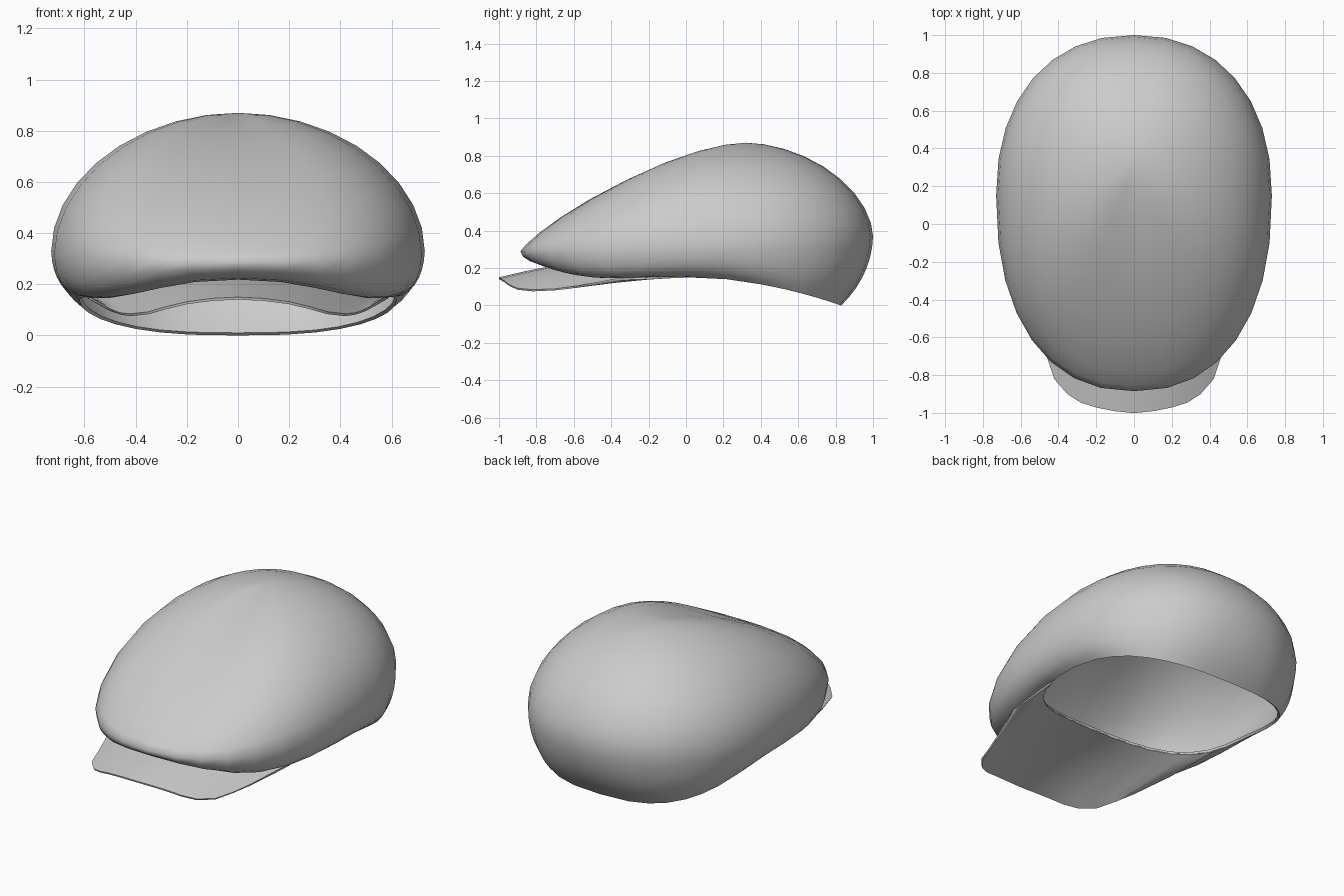
import bpy, bmesh
from math import sin, cos, pi, copysign
from mathutils import Vector

SEG, DOME, UNDER, BRIM_ROWS = 32, 9, 7, 5
APEX = Vector((0, 0.32, 0.87))

if "Cube" in bpy.data.objects:
    bpy.data.objects.remove(bpy.data.objects["Cube"], do_unlink=True)

cloth = bpy.data.materials.new("grey_cloth")
cloth.use_nodes = True
GREY = (0.6, 0.6, 0.6, 1)
cloth.diffuse_color = GREY
cloth.node_tree.nodes["Principled BSDF"].inputs["Base Color"].default_value = GREY


def power(v, e):
    return copysign(abs(v) ** e, v)


def bezier(a, b, c, t):
    return a * (1 - t) ** 2 + b * 2 * t * (1 - t) + c * t * t


# Angle 0 points to the front (-y); positive angles turn towards +x.
def widest(a):
    f = cos(a)
    n = 2 / 2.3 if f > 0 else 2 / 2.22
    reach = 1.035 if f > 0 else 0.85
    return Vector((0.73 * power(sin(a), n), 0.15 - reach * power(f, n), 0.33 - 0.04 * f))


def opening(a):
    n = 2 / 2.35 if cos(a) > 0 else 2 / 2.7
    g = power(cos(a), n)
    z = 0.14 + 0.03 * g + 0.08 * g ** 4 if g > 0 else 0.14 + 0.07 * g - 0.07 * g * g
    return Vector((0.62 * power(sin(a), n), 0.22 - 0.61 * g, z))


def dome_point(a, t):
    e = widest(a)
    front, back = max(0, cos(a)) ** 1.5, max(0, -cos(a))
    flat = 1.95 - 0.5 * front - 0.15 * back
    steep = 1.95 - 0.75 * front - 0.15 * back
    p = APEX.lerp(e, cos(t * pi / 2) ** (2 / flat))
    p.z = e.z + (APEX.z - e.z) * sin(t * pi / 2) ** (2 / steep)
    return p


def under_point(a, t):
    e, o = widest(a), opening(a)
    f = cos(a)
    low = e.lerp(o, 0.04)
    low.z = 0.19 - 0.02 * f if f > 0 else 0.19 + 0.03 * f
    if f > 0:
        low.z -= 0.11 * sin(2 * a) ** 2
    return bezier(e, low, o, t)


def finish(bm, name, thickness, offset):
    bmesh.ops.recalc_face_normals(bm, faces=bm.faces)
    mesh = bpy.data.meshes.new(name)
    bm.to_mesh(mesh)
    bm.free()
    obj = bpy.data.objects.new(name, mesh)
    bpy.context.collection.objects.link(obj)
    mesh.materials.append(cloth)
    mod = obj.modifiers.new("thickness", 'SOLIDIFY')
    mod.thickness, mod.offset = thickness, offset
    bpy.ops.object.select_all(action='DESELECT')
    obj.select_set(True)
    bpy.context.view_layer.objects.active = obj
    bpy.ops.object.modifier_apply(modifier=mod.name)
    bpy.ops.object.shade_smooth_by_angle(angle=1.35)


def skin(bm, rows, closed):
    for r0, r1 in zip(rows, rows[1:]):
        n = len(r0)
        for i in range(n if closed else n - 1):
            j = (i + 1) % n
            bm.faces.new((r0[i], r0[j], r1[j], r1[i]))


# Crown: open shell lofted from the head opening round the lip to the apex
bm = bmesh.new()
angles = [2 * pi * i / SEG for i in range(SEG)]
rows = [[bm.verts.new(under_point(a, 1 - i / UNDER)) for a in angles] for i in range(UNDER)]
rows += [[bm.verts.new(dome_point(a, i / DOME)) for a in angles] for i in range(DOME)]
skin(bm, rows, True)
top = bm.verts.new(APEX)
for i in range(SEG):
    bm.faces.new((rows[-1][i], rows[-1][(i + 1) % SEG], top))
finish(bm, "crown", 0.015, -1)

# Brim: curved sheet from the front of the opening to a drooping outer edge
half = [(0, -1, .145), (.1, -.99, .14), (.2, -.97, .127), (.28, -.945, .108), (.35, -.9, .088),
        (.42, -.82, .08), (.46, -.7, .085), (.5, -.58, .1), (.57, -.37, .14)]
edge = [Vector((-x, y, z)) for x, y, z in half[:0:-1]] + [Vector(p) for p in half]
spread = 1.25
inner = [opening(spread * (2 * i / (len(edge) - 1) - 1)) for i in range(len(edge))]
bm = bmesh.new()
rows = []
for r in range(BRIM_ROWS + 1):
    t = r / BRIM_ROWS
    row = []
    for o, e in zip(inner, edge):
        p = e.lerp(o, t)
        p.z += 0.05 * t * (1 - t) * max(0, 1 - abs(e.x) / 0.55)
        row.append(bm.verts.new(p))
    rows.append(row)
skin(bm, rows, False)
finish(bm, "brim", 0.01, 0)
